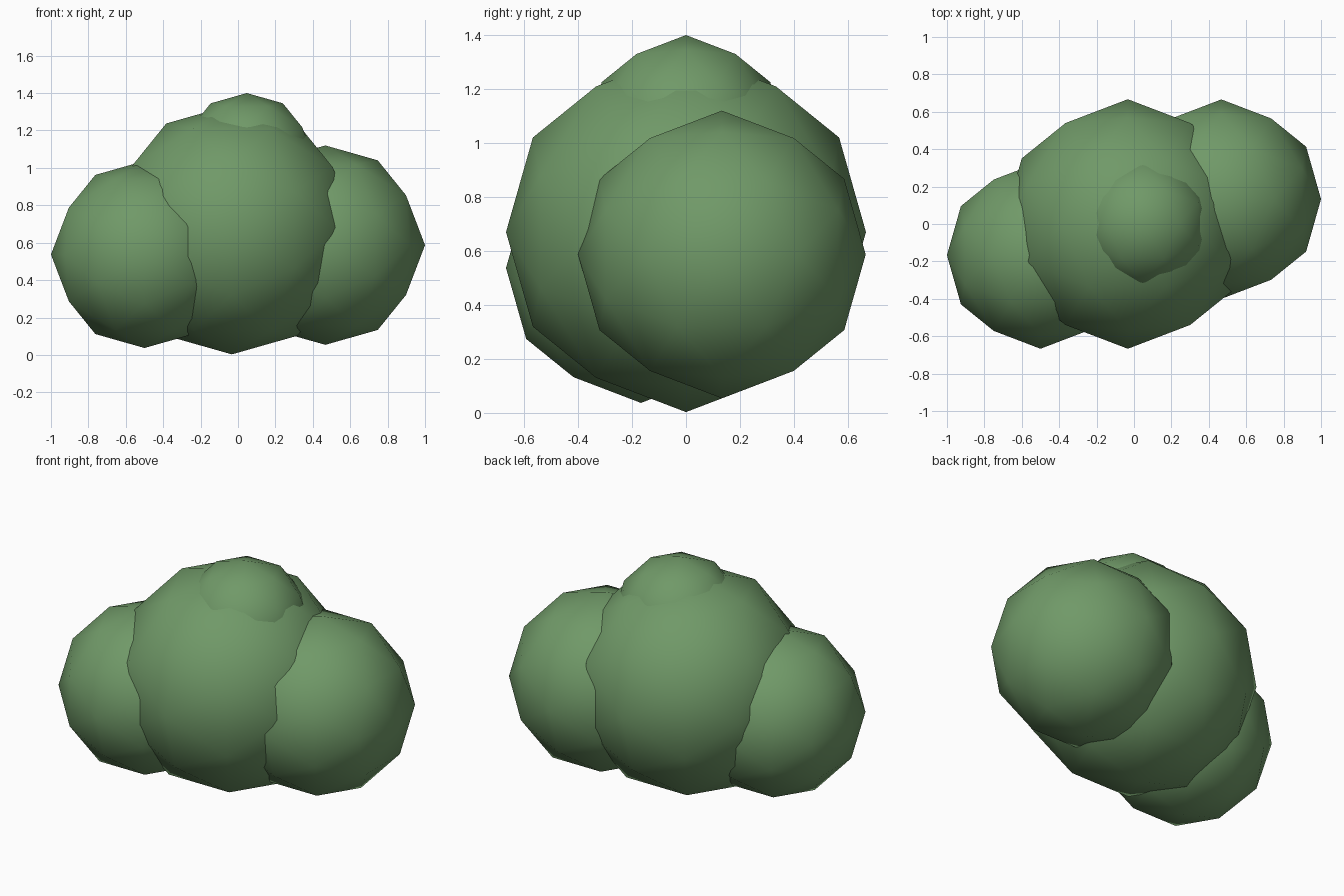
import bpy
import bmesh
import math
from mathutils import Matrix

cube = bpy.data.objects.get("Cube")
if cube:
    bpy.data.objects.remove(cube, do_unlink=True)

# Leaf colour
leaf = bpy.data.materials.new("leaf_green")
leaf.use_nodes = True
colour = (0.162, 0.319, 0.138, 1.0)
leaf.diffuse_color = colour
bsdf = next(n for n in leaf.node_tree.nodes if n.type == 'BSDF_PRINCIPLED')
bsdf.inputs["Base Color"].default_value = colour
bsdf.inputs["Roughness"].default_value = 0.9

# Tilt that puts an edge of the icosphere, not a corner, at the very top
TILT = Matrix.Rotation(-math.atan(2 / (1 + math.sqrt(5))), 4, 'Y')


def clump(name, centre, radius):
    """Smooth-shaded low-poly ball of leaves."""
    bm = bmesh.new()
    bmesh.ops.create_icosphere(bm, subdivisions=2, radius=radius, matrix=TILT)
    for face in bm.faces:
        face.smooth = True
    mesh = bpy.data.meshes.new(name)
    bm.to_mesh(mesh)
    bm.free()
    mesh.materials.append(leaf)
    obj = bpy.data.objects.new(name, mesh)
    obj.location = centre
    bpy.context.collection.objects.link(obj)
    return obj


# Overlapping clumps of the bush
clump("main_clump", (-0.033, 0, 0.67), 0.667)
clump("right_clump", (-0.5, -0.167, 0.537), 0.5)
clump("left_clump", (0.467, 0.133, 0.587), 0.533)
clump("top_clump", (0.047, 0, 1.033), 0.367)
